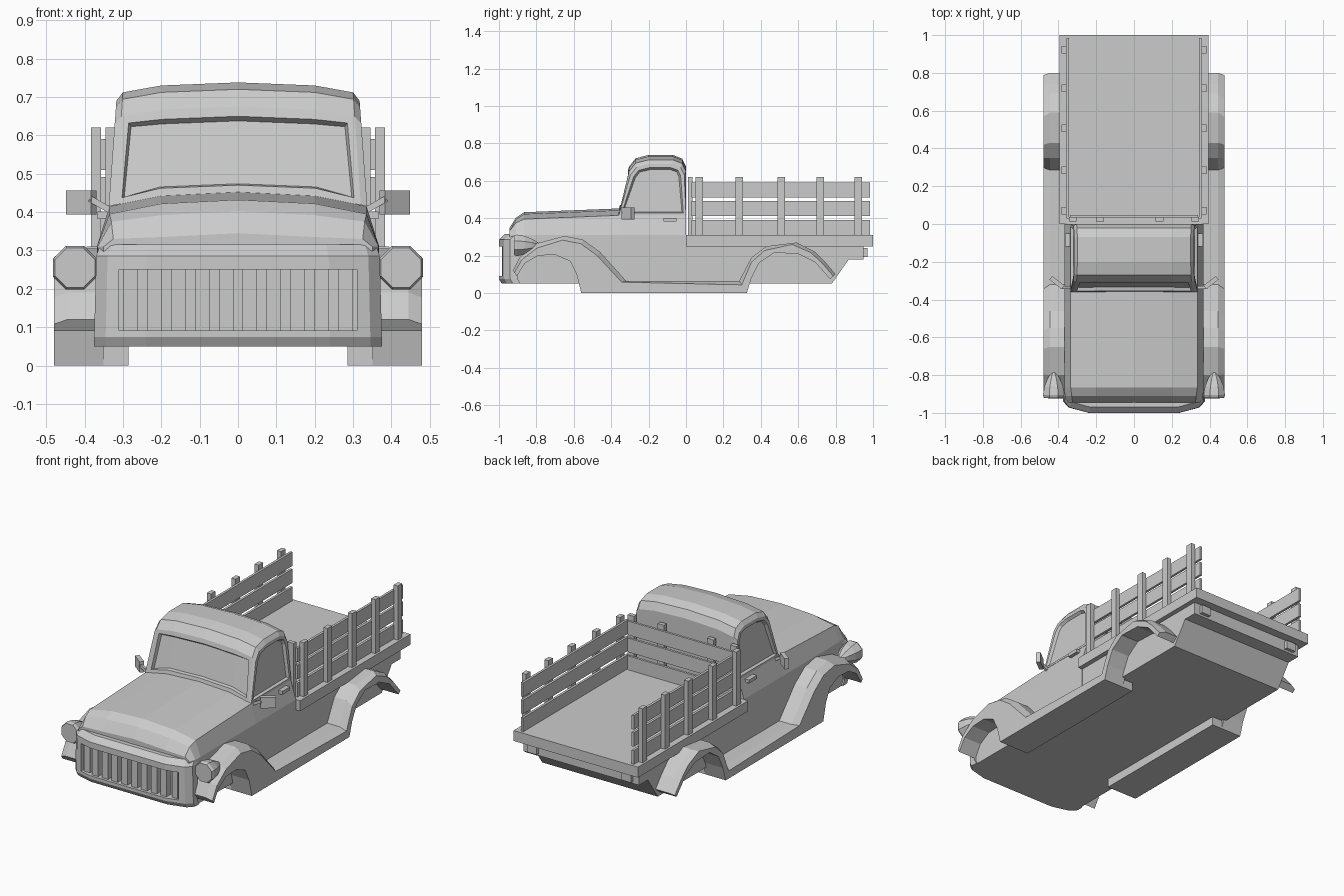
import bpy, bmesh, math
from mathutils import Matrix, Vector

if "Cube" in bpy.data.objects:
    bpy.data.objects.remove(bpy.data.objects["Cube"])

grey = bpy.data.materials.new("plain_grey")
grey.diffuse_color = (0.6, 0.6, 0.6, 1)
grey.use_nodes = True
grey.node_tree.nodes["Principled BSDF"].inputs["Base Color"].default_value = grey.diffuse_color


def finish(bm, name):
    bmesh.ops.recalc_face_normals(bm, faces=bm.faces)
    me = bpy.data.meshes.new(name)
    bm.to_mesh(me)
    bm.free()
    me.materials.append(grey)
    ob = bpy.data.objects.new(name, me)
    bpy.context.collection.objects.link(ob)
    return ob


def add_box(bm, x0, x1, y0, y1, z0, z1):
    m = Matrix.Translation(((x0 + x1) / 2, (y0 + y1) / 2, (z0 + z1) / 2))
    m = m @ Matrix.Diagonal((abs(x1 - x0), y1 - y0, z1 - z0, 1))
    return bmesh.ops.create_cube(bm, size=1, matrix=m)["verts"]


def add_loft(bm, rings):
    """Join closed rings of equal length and cap both ends."""
    vs = [[bm.verts.new(p) for p in r] for r in rings]
    n = len(vs[0])
    for a, b in zip(vs, vs[1:]):
        for i in range(n):
            j = (i + 1) % n
            bm.faces.new((a[i], a[j], b[j], b[i]))
    bm.faces.new(vs[0])
    bm.faces.new(vs[-1])


def boxes(name, items):
    bm = bmesh.new()
    for b in items:
        add_box(bm, *b)
    return finish(bm, name)


# Hood and lower cab: cross-sections along the length
# (y, lower half width, shoulder x, shoulder z, top z)
rings = []
for y, w, sx, sz, zt in [(-0.945, 0.35, 0.325, 0.33, 0.345), (-0.91, 0.366, 0.33, 0.375, 0.402),
                         (-0.865, 0.368, 0.335, 0.395, 0.432), (-0.36, 0.368, 0.335, 0.415, 0.452),
                         (0, 0.368, 0.335, 0.415, 0.452)]:
    half = [(w, 0.05), (w, 0.31), (sx, sz), (0.2, zt - 0.01)]
    ring = half + [(0, zt)] + [(-x, z) for x, z in reversed(half)]
    rings.append([(x, y, z) for x, z in ring])
bm = bmesh.new()
add_loft(bm, rings)
finish(bm, "hood_and_lower_cab")

# Upper cab: side profile swept across the width, with inset glass
profile = [(-0.36, 0.445), (-0.305, 0.675), (-0.27, 0.72), (-0.2, 0.738), (-0.07, 0.738),
           (-0.02, 0.718), (0, 0.675), (0, 0.445)]
bm = bmesh.new()
rows = []
for y, z in profile:
    t = (z - 0.445) / 0.293
    w = 0.337 - 0.02 * t
    half = [(w, y + (-0.17 - y) * 0.07 * t, z - 0.03 - 0.018 * t),
            (w - 0.017, y, z - 0.026), (0.2, y, z - 0.008)]
    row = [(-a, b, c) for a, b, c in half] + [(0, y, z)] + half[::-1]
    rows.append([bm.verts.new(p) for p in row])
screen = []
for k, (a, b) in enumerate(zip(rows, rows[1:])):
    for i in range(6):
        f = bm.faces.new((a[i], a[i + 1], b[i + 1], b[i]))
        if k == 0 and 0 < i < 5:
            screen.append(f)
sides = [bm.faces.new([r[i] for r in rows]) for i in (0, -1)]
bm.faces.new(rows[0] + rows[-1][::-1])
bmesh.ops.recalc_face_normals(bm, faces=bm.faces)
bmesh.ops.inset_region(bm, faces=screen, thickness=0.026, depth=0)
bmesh.ops.inset_region(bm, faces=screen, thickness=0.008, depth=-0.018)
for f in sides:
    bmesh.ops.inset_region(bm, faces=[f], thickness=0.02, depth=0)
    bmesh.ops.inset_region(bm, faces=[f], thickness=0.01, depth=-0.015)
finish(bm, "upper_cab")

# Grille housing: bowed plan with a chamfered bottom, built as a ring around an opening
plan = [(0.375, -0.90), (0.375, -0.94), (0.345, -0.972), (0.24, -1.0)]
plan = plan + [(-x, y) for x, y in reversed(plan)]
bm = bmesh.new()
add_loft(bm, [[(x * s, y + d, z) for x, y in plan]
              for z, s, d in [(0.05, 1.0, 0.015), (0.075, 1, 0), (0.285, 0.985, 0), (0.315, 0.96, 0.03)]])
housing = finish(bm, "grille_housing")
cutter = boxes("grille_cutter", [(-0.31, 0.31, -1.05, -0.945, 0.092, 0.25)])
cutter.hide_render = True
cutter.hide_viewport = True
mod = housing.modifiers.new("opening", "BOOLEAN")
mod.operation = "DIFFERENCE"
mod.solver = "EXACT"
mod.object = cutter

# Grille slats
slats = []
for i in range(10):
    x = -0.279 + i * 0.062
    front = -0.985 if abs(x) < 0.25 else -0.972
    slats.append((x - 0.019, x + 0.019, front, -0.94, 0.088, 0.254))
boxes("grille_slats", slats)

# Rear hull under the bed
hull = [(0, 0.05), (0.78, 0.05), (0.87, 0.18), (0.95, 0.18), (0.95, 0.255), (0, 0.255)]
bm = bmesh.new()
add_loft(bm, [[(x, y, z) for y, z in hull] for x in (-0.367, 0.367)])
finish(bm, "rear_hull")

# Bed floor
boxes("bed_floor", [(-0.395, 0.395, 0, 1, 0.25, 0.31)])

# Fenders and running boards: (outer y, outer z, inner y, inner z)
arch = [(-0.925, 0.12, -0.905, 0.09), (-0.89, 0.19, -0.86, 0.16), (-0.80, 0.265, -0.79, 0.20),
        (-0.65, 0.305, -0.70, 0.205), (-0.55, 0.285, -0.62, 0.17), (-0.46, 0.22, -0.585, 0.10),
        (-0.32, 0.065, -0.56, 0), (0.285, 0.065, 0.325, 0), (0.35, 0.19, 0.35, 0.08),
        (0.43, 0.25, 0.39, 0.16), (0.59, 0.27, 0.47, 0.215), (0.69, 0.22, 0.60, 0.21),
        (0.745, 0.165, 0.69, 0.165), (0.80, 0.10, 0.77, 0.075)]
for side, s in (("left", -1), ("right", 1)):
    bm = bmesh.new()
    rings = []
    for yo, zo, yi, zi in arch:
        o, n = Vector((yo, zo)), Vector((yi, zi))
        c = o + (n - o).normalized() * min(0.025, (n - o).length * 0.4)
        rings.append([(s * x, p.x, p.y) for x, p in
                      [(0.35, o), (0.445, o), (0.48, c), (0.48, n), (0.35, n)]])
    add_loft(bm, rings)
    finish(bm, side + "_fender_and_board")
    boxes(side + "_board_underside", [(s * 0.285, s * 0.36, -0.56, 0.325, 0, 0.06)])

    # Headlight: eight-sided pod tapering to the rear
    bm = bmesh.new()
    add_loft(bm, [[(s * 0.425 + r * math.cos(a), y, 0.255 + r * math.sin(a))
                   for a in [math.pi / 8 + k * math.pi / 4 for k in range(8)]]
                  for y, r in [(-0.92, 0.056), (-0.905, 0.062), (-0.86, 0.053), (-0.82, 0.036), (-0.78, 0.01)]])
    finish(bm, side + "_headlight")

    # Mirror with its arm
    bm = bmesh.new()
    v = add_box(bm, -0.041, 0.041, -0.012, 0.012, -0.031, 0.031)
    bmesh.ops.transform(bm, verts=v, matrix=Matrix.Translation((s * 0.408, -0.31, 0.425))
                        @ Matrix.Rotation(s * math.radians(38), 4, "Z"))
    v = add_box(bm, -0.03, 0.03, -0.008, 0.008, -0.008, 0.008)
    bmesh.ops.transform(bm, verts=v, matrix=Matrix.Translation((s * 0.36, -0.335, 0.42))
                        @ Matrix.Rotation(s * math.radians(-30), 4, "Y"))
    finish(bm, side + "_mirror")

    # Door handle
    boxes(side + "_door_handle", [(s * 0.34, s * 0.366, -0.12, -0.05, 0.382, 0.402)])

    # Stake side: rails with posts on the outside
    stakes = [(s * 0.344, s * 0.358, 0.03, 0.985, z, z + 0.08) for z in (0.31, 0.412, 0.51)]
    stakes += [(s * 0.357, s * 0.383, y - 0.02, y + 0.02, 0.305, 0.62)
               for y in (0.07, 0.285, 0.508, 0.718, 0.922)]
    boxes(side + "_stake_side", stakes)

    # Tail light
    boxes(side + "_tail_light", [(s * 0.27, s * 0.33, 0.945, 0.97, 0.192, 0.24)])

# Headboard behind the cab
board = [(-0.34, 0.34, 0.034, 0.047, z, z + 0.08) for z in (0.31, 0.412, 0.51)]
board += [(x - 0.02, x + 0.02, 0.012, 0.036, 0.305, 0.62) for x in (-0.325, -0.18, 0.135, 0.325)]
boxes("headboard", board)
